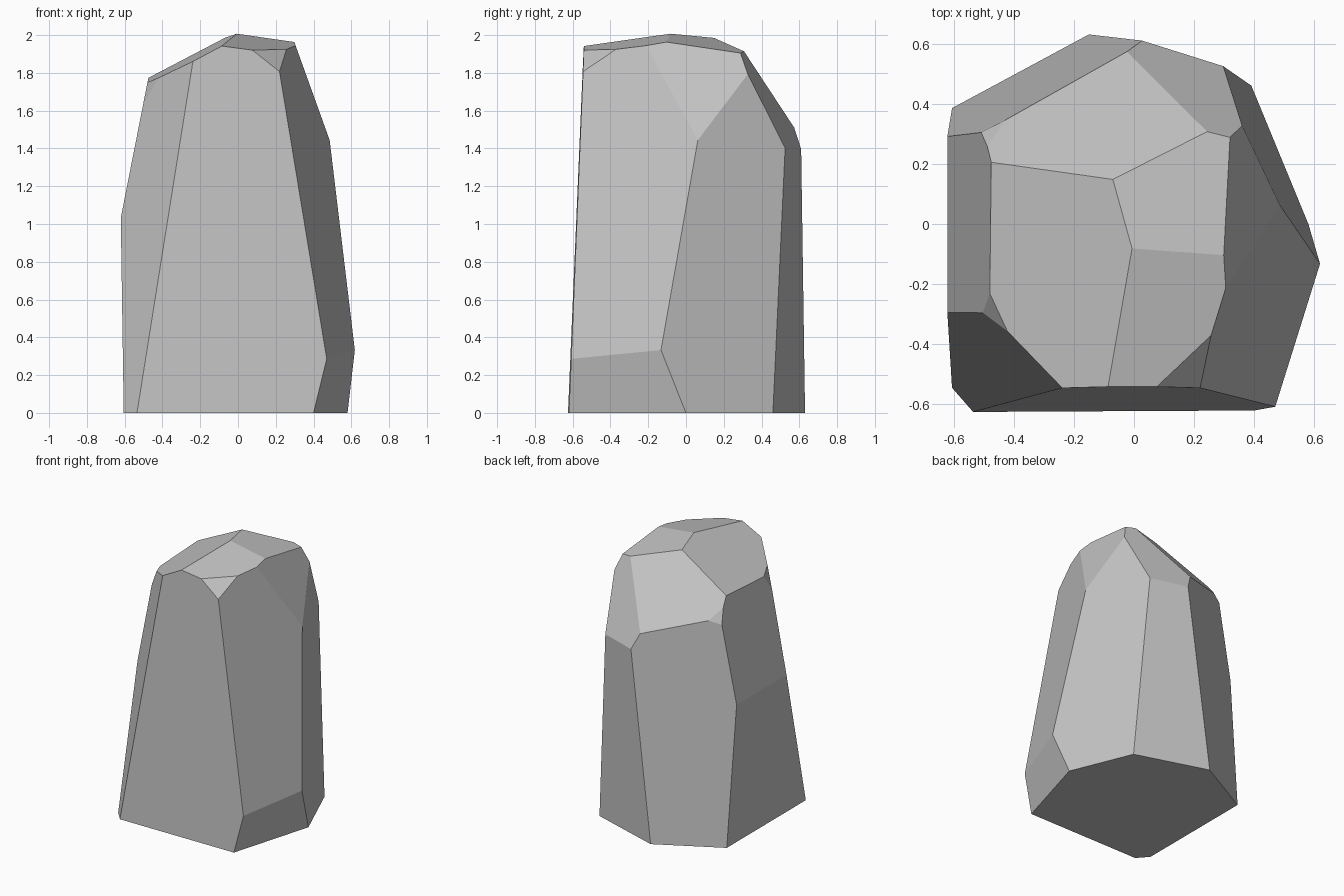
import bpy
import bmesh
from math import cos, sin, radians
from mathutils import Vector

default_cube = bpy.data.objects.get("Cube")
if default_cube:
    bpy.data.objects.remove(default_cube, do_unlink=True)

# Steep side facets: compass heading, inward lean, distance from the axis
SIDE_FACETS = {
    "front": (-89.7, 0.042, 0.622),
    "left_lower": (180, -0.015, 0.605),
    "left_upper": (180, 0.197, 0.824),
    "front_left_corner": (221.2, 0.148, 0.814),
    "back_left": (118.3, 0.073, 0.626),
    "back_right": (72.5, -0.024, 0.556),
    "right_rear": (22.4, 0.044, 0.536),
    "right_front": (-18.3, 0.169, 0.685),
    "right_shoulder": (0, 0.36, 1.005),
    "right_foot_undercut": (-16.2, -0.222, 0.557),
}

# Crown facets: fall towards x, fall towards y, height over the centre
CROWN_FACETS = {
    "back_slope": (-0.36, 1.157, 2.182),
    "rear_chamfer": (0.665, 2.188, 2.748),
    "crown_left": (-0.53, -0.05, 2.015),
    "crown_front": (0.133, -0.165, 2.02),
    "crown_back": (0.155, 0.14, 1.995),
    "front_corner_chip": (0.767, -0.836, 2.431),
    "left_front_chip": (-2.46, -0.947, 3.147),
    "left_back_chip": (-1.19, 1.714, 2.73),
}


def make_material(name, colour):
    material = bpy.data.materials.new(name)
    material.use_nodes = True
    material.diffuse_color = colour
    shader = next(n for n in material.node_tree.nodes if n.type == "BSDF_PRINCIPLED")
    shader.inputs["Base Color"].default_value = colour
    shader.inputs["Roughness"].default_value = 0.9
    return material


def chisel(bm, normal, distance):
    """Slice away everything beyond the plane and close the flat cut."""
    point = normal * (distance / normal.length_squared)
    cut = bmesh.ops.bisect_plane(
        bm,
        geom=bm.verts[:] + bm.edges[:] + bm.faces[:],
        dist=0.0001,
        plane_co=point,
        plane_no=normal.normalized(),
        clear_outer=True,
    )
    rim = [item for item in cut["geom_cut"] if isinstance(item, bmesh.types.BMEdge)]
    if rim:
        bmesh.ops.holes_fill(bm, edges=rim, sides=0)


# Rough block standing on the ground
bm = bmesh.new()
bmesh.ops.create_cube(bm, size=3)
bmesh.ops.translate(bm, verts=bm.verts, vec=(0, 0, 1.5))

# Cut the sides, then the crown
for heading, lean, distance in SIDE_FACETS.values():
    angle = radians(heading)
    chisel(bm, Vector((cos(angle), sin(angle), lean)), distance)
for fall_x, fall_y, height in CROWN_FACETS.values():
    chisel(bm, Vector((fall_x, fall_y, 1)), height)

bmesh.ops.recalc_face_normals(bm, faces=bm.faces)

# Finished faceted rock
mesh = bpy.data.meshes.new("rock")
bm.to_mesh(mesh)
bm.free()
mesh.materials.append(make_material("stone grey", (0.55, 0.55, 0.55, 1)))
rock = bpy.data.objects.new("rock", mesh)
bpy.context.collection.objects.link(rock)
